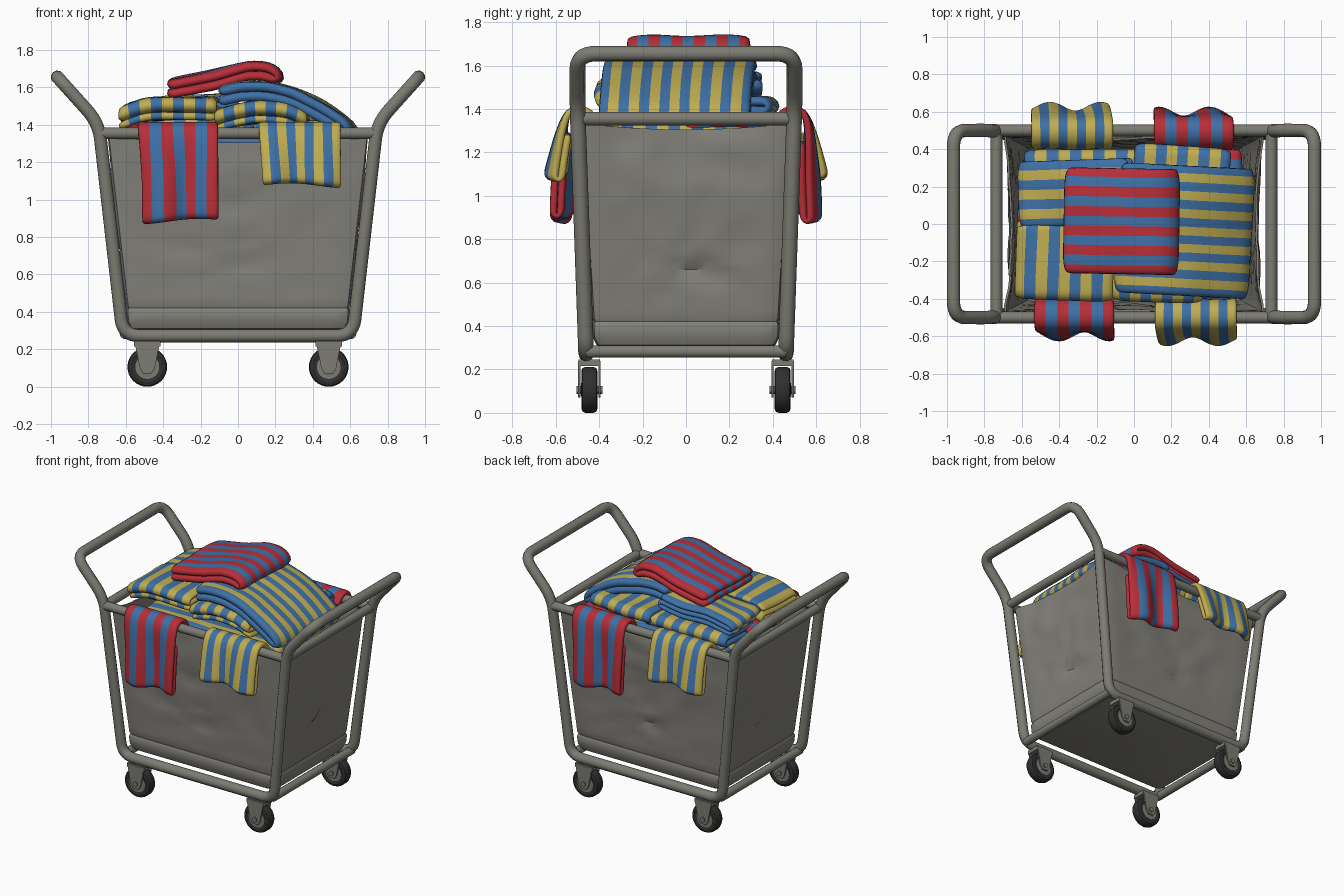
import bpy, bmesh, math
from mathutils import Vector, noise

if "Cube" in bpy.data.objects:
    bpy.data.objects.remove(bpy.data.objects["Cube"])


def material(name, rgb):
    m = bpy.data.materials.new(name)
    lin = [((c / 255 + 0.055) / 1.055) ** 2.4 for c in rgb]
    m.diffuse_color = (*lin, 1)
    m.use_nodes = True
    m.node_tree.nodes["Principled BSDF"].inputs["Base Color"].default_value = m.diffuse_color
    return m


FRAME = material("frame grey", (125, 124, 115))
BAG = material("canvas grey", (131, 129, 122))
TIRE = material("tire black", (48, 48, 48))
RED = material("towel red", (184, 46, 56))
BLUE = material("towel blue", (62, 112, 166))
YELLOW = material("towel yellow", (192, 173, 82))


def finish(obj, angle=40):
    """Apply modifiers / curve bevel, then shade smooth."""
    bpy.ops.object.select_all(action='DESELECT')
    obj.select_set(True)
    bpy.context.view_layer.objects.active = obj
    bpy.ops.object.convert(target='MESH')
    bpy.ops.object.shade_smooth_by_angle(angle=math.radians(angle))
    return obj


def mesh_object(name, bm, mats):
    bmesh.ops.recalc_face_normals(bm, faces=bm.faces)
    me = bpy.data.meshes.new(name)
    bm.to_mesh(me)
    bm.free()
    for m in mats:
        me.materials.append(m)
    obj = bpy.data.objects.new(name, me)
    bpy.context.collection.objects.link(obj)
    return obj


def tube(name, pts, r, fillet=0.0, cyclic=False):
    pts = [Vector(p) for p in pts]
    out = []
    for i, p in enumerate(pts):
        if fillet and (cyclic or 0 < i < len(pts) - 1):
            a = p + (pts[i - 1] - p).normalized() * fillet
            b = p + (pts[(i + 1) % len(pts)] - p).normalized() * fillet
            for k in range(8):
                t = k / 7
                out.append(a * (1 - t) ** 2 + p * 2 * t * (1 - t) + b * t * t)
        else:
            out.append(p)
    cu = bpy.data.curves.new(name, 'CURVE')
    cu.dimensions = '3D'
    cu.bevel_depth, cu.bevel_resolution, cu.use_fill_caps = r, 3, True
    sp = cu.splines.new('POLY')
    sp.points.add(len(out) - 1)
    for q, v in zip(sp.points, out):
        q.co = (*v, 1)
    sp.use_cyclic_u = cyclic
    cu.materials.append(FRAME)
    obj = bpy.data.objects.new(name, cu)
    bpy.context.collection.objects.link(obj)
    return finish(obj)


# Tubular frame: one closed loop with both handles, plus rails and crossbars
half = [(0.965, 0.5, 1.655), (0.965, -0.5, 1.655), (0.745, -0.5, 1.41), (0.615, -0.46, 0.272)]
loop = half + [(-x, y, z) for x, y, z in reversed(half[1:])]
loop += [(-0.965, 0.5, 1.655), (-0.745, 0.5, 1.41), (-0.615, 0.46, 0.272),
         (0.615, 0.46, 0.272), (0.745, 0.5, 1.41)]
tube("frame_loop", loop, 0.036, 0.09, True)
for s, n in ((-1, "a"), (1, "b")):
    tube("top_rail_" + n, [(-0.73, s * 0.5, 1.355), (0.73, s * 0.5, 1.355)], 0.032)
    tube("top_crossbar_" + n, [(s * 0.735, -0.5, 1.355), (s * 0.735, 0.5, 1.355)], 0.032)
    tube("bottom_crossbar_" + n, [(s * 0.603, -0.46, 0.283), (s * 0.603, 0.46, 0.283)], 0.03)

# Canvas bag: lofted rounded rectangles with sag and wrinkles
bm = bmesh.new()
levels = [(0.302, .54, .38), (0.312, .58, .412), (0.35, .597, .43), (0.405, .602, .434),
          (0.42, .594, .426), (0.435, .6, .432)]
levels += [(z, .6 + .105 * (z - .435) / .9, .432 + .054 * (z - .435) / .9)
           for z in [0.435 + 0.9 * k / 20 for k in range(1, 21)]]
rings = []
for z, hx, hy in levels:
    t = max(0, (z - 0.42) / 0.915)
    ring = []
    for side in range(4):
        for k in range(20):
            s = -1 + k / 10
            x, y = [(s, -1), (1, s), (-s, 1), (-1, -s)][side]
            f = (abs(x) ** 32 + abs(y) ** 32) ** (-1 / 32)
            q = 1 - s * s
            pull = q * ((0.04 if side % 2 else 0.012) * t ** 3 - 0.022 * math.sin(math.pi * t))
            crease = abs(noise.noise(Vector((x * 2.2, y * 2.2, z * 4)))) * 0.04 * q * min(1, t * 4)
            # curved sag fold above the hem and diagonal folds from the top corners
            arc = 0.42 + 0.24 * q
            fold = 0.014 * math.exp(-((z - arc) / 0.035) ** 2) * q
            diag = 0.016 * math.exp(-(((1 - abs(s)) - (1.3 - z) * 1.5) / 0.12) ** 2) * q
            d = pull + crease + fold + diag
            px, py = x * f * hx, y * f * hy
            if side % 2:
                px -= math.copysign(d, px)
            else:
                py -= math.copysign(d, py)
            ring.append(bm.verts.new((px, py, z - 0.03 * q * t ** 6)))
    rings.append(ring)
for a, b in zip(rings, rings[1:]):
    for i in range(80):
        j = (i + 1) % 80
        bm.faces.new((a[i], a[j], b[j], b[i]))
bm.faces.new(rings[0][::-1])
bag = mesh_object("canvas_bag", bm, [BAG])
mod = bag.modifiers.new("thick", 'SOLIDIFY')
mod.thickness = 0.012
finish(bag, 35)


# Casters: lathed tire and hub, fork plates, axle
def lathe(name, profile, center, mat, n=32):
    bm = bmesh.new()
    rows = [[bm.verts.new((center[0] + r * math.cos(a), center[1] + y, center[2] + r * math.sin(a)))
             for a in (2 * math.pi * i / n for i in range(n))] for r, y in profile]
    for a, b in zip(rows, rows[1:]):
        for i in range(n):
            bm.faces.new((a[i], a[(i + 1) % n], b[(i + 1) % n], b[i]))
    bm.faces.new(rows[0])
    bm.faces.new(rows[-1])
    return finish(mesh_object(name, bm, [mat]), 35)


def plate(name, outline, y0, y1, mat):
    bm = bmesh.new()
    f = bm.faces.new([bm.verts.new((x, y0, z)) for x, z in outline])
    g = bmesh.ops.extrude_face_region(bm, geom=[f])
    bmesh.ops.translate(bm, vec=(0, y1 - y0, 0), verts=[v for v in g['geom'] if isinstance(v, bmesh.types.BMVert)])
    return finish(mesh_object(name, bm, [mat]), 35)


FORK = [(-.07, .24), (.07, .24), (.06, .2), (.04, .1), (.022, .072), (-.022, .072), (-.04, .1), (-.06, .2)]
for x in (-0.485, 0.485):
    for y in (-0.445, 0.445):
        c = (x, y, 0.106)
        lathe("caster_tire", [(.062, -.03), (.085, -.037), (.1, -.032), (.106, -.018), (.106, .018),
                              (.1, .032), (.085, .037), (.062, .03)], c, TIRE)
        lathe("caster_hub", [(.03, -.038), (.045, -.031), (.064, -.033), (.064, .033), (.045, .031), (.03, .038)],
              c, FRAME)
        lathe("caster_axle", [(.018, -.06), (.018, .06)], c, FRAME, 12)
        shape = [(x + u, z) for u, z in FORK]
        for s in (-1, 1):
            plate("caster_fork", shape, y + s * 0.042, y + s * 0.052, FRAME)
        plate("caster_top", [(x - .07, .215), (x + .07, .215), (x + .07, .245), (x - .07, .245)],
              y - 0.05, y + 0.05, FRAME)


# Striped cloth: a path swept sideways, one stripe per column group
def ribbon(name, path, width, stripes, cols, thick, place, sub=1):
    bm = bmesh.new()
    n = stripes * sub
    grid = [[bm.verts.new(place(u, width * (j / n - 0.5), w)) for j in range(n + 1)] for u, w in path]
    for a, b in zip(grid, grid[1:]):
        for j in range(n):
            f = bm.faces.new((a[j], a[j + 1], b[j + 1], b[j]))
            f.material_index = (j // sub) % 2
    obj = mesh_object(name, bm, cols)
    s = obj.modifiers.new("thick", 'SOLIDIFY')
    s.thickness, s.offset = thick, 0
    obj.modifiers.new("soft", 'SUBSURF').levels = 1
    return finish(obj, 180)


def interp(pts, x):
    if x <= pts[0][0]:
        return pts[0][1]
    for (x0, z0), (x1, z1) in zip(pts, pts[1:]):
        if x <= x1:
            return z0 + (z1 - z0) * (x - x0) / (x1 - x0)
    return pts[-1][1]


def folded(name, cx, cy, length, width, yaw, base, height, layers, stripes, cols, slope=0.0):
    p = height / layers
    a = length / 2 - p * 0.75
    path = []
    for k in range(layers):
        d = -1 if k % 2 else 1
        path += [(d * a * (-1 + i / 6), k * p) for i in range(13)]
        if k < layers - 1:
            path.append((d * (a + p * 0.5), (k + 0.5) * p))
    c, s = math.cos(math.radians(yaw)), math.sin(math.radians(yaw))

    def place(u, v, w):
        u *= 1 - 0.05 * abs(2 * v / width) ** 10
        x, y = cx + u * c - v * s, cy + u * s + v * c
        wob = 0.02 * noise.noise(Vector((x * 4, y * 4, cx * 9)))
        droop = 0.012 * abs(2 * v / width) ** 4
        return (x, y, interp(base, x) + slope * (y - cy) + p / 2 + w + wob - droop)
    ribbon(name, path, width, stripes, cols, p * 0.99, place)


BY, YB, RB = [BLUE, YELLOW], [YELLOW, BLUE], [RED, BLUE]

# Pile of folded towels, bottom to top
folded("towel_fill", 0, 0, 1.16, 0.8, 0, [(0, 1.24)], 0.1, 2, 15, BY)
folded("towel_red_under_left", -0.46, -0.03, 0.38, 0.34, 0, [(0, 1.34)], 0.07, 2, 7, RB)
folded("towel_red_under_right", 0.41, 0.2, 0.34, 0.4, 0, [(0, 1.30)], 0.07, 2, 7, RB)
folded("towel_back_left_low", -0.25, 0.2, 0.40, 0.68, 90, [(0, 1.34)], 0.09, 2, 11, BY)
folded("towel_back_right_low", 0.25, 0.22, 0.40, 0.52, 86, [(0, 1.37)], 0.09, 2, 9, BY)
folded("towel_front_middle", 0.13, -0.12, 0.60, 0.5, 88,
       [(-0.12, 1.37), (0.1, 1.41), (0.25, 1.40), (0.4, 1.34)], 0.12, 3, 9, YB)
folded("towel_front_left", -0.37, -0.195, 0.43, 0.53, 88,
       [(-0.64, 1.385), (-0.5, 1.42), (-0.1, 1.435)], 0.12, 3, 9, YB)
folded("towel_back_left", -0.305, 0.165, 0.63, 0.36, 2,
       [(-0.62, 1.41), (-0.4, 1.44), (0, 1.47)], 0.105, 3, 7, BY)
folded("towel_right_large", 0.25, -0.035, 0.77, 0.70, -3,
       [(-0.13, 1.49), (0.0, 1.53), (0.15, 1.535), (0.3, 1.495), (0.45, 1.42), (0.62, 1.30)], 0.105, 2, 15, BY)
folded("towel_top_red", -0.085, 0.015, 0.66, 0.57, -1,
       [(-0.40, 1.53), (-0.2, 1.585), (0.05, 1.64), (0.15, 1.635), (0.24, 1.60)], 0.098, 2, 11, RB)


# Towels hanging over the rails: front pair, repeated turned half way round at the back
def hanging(name, cx, width, bottom, out, stripes, cols, phase, turn):
    top = [(-0.405, 1.30), (-0.425, 1.365), (-0.46, 1.395), (-0.505, 1.403), (-0.545, 1.385), (-0.565, 1.33)]
    run = [(-0.565 - (out - 0.565) * t ** 0.8, 1.33 + (bottom - 1.33) * t) for t in (0.2, 0.4, 0.6, 0.8, 0.95, 1)]
    back = [(y + 0.034, z + 0.005) for y, z in reversed(run)]
    path = top + run + [(-out + 0.017, bottom - 0.014)] + back

    def place(y, v, z):
        k = max(0, min(1, (1.38 - z) / 0.3))
        y += 0.026 * k * math.sin(v * 22 + phase)
        z += 0.015 * k * math.sin(v * 9 + phase)
        x = cx + v * (1 - 0.05 * k) + 0.012 * k
        return (turn * x, turn * y, z)
    ribbon(name, path, width, stripes, cols, 0.034, place, 2)


for turn, side in ((1, "front"), (-1, "back")):
    hanging(side + "_hanging_red_towel", -0.32, 0.43, 0.905, 0.588, 7, RB, 0.6, turn)
    hanging(side + "_hanging_yellow_towel", 0.33, 0.44, 1.095, 0.615, 9, YB, 2.2, turn)
